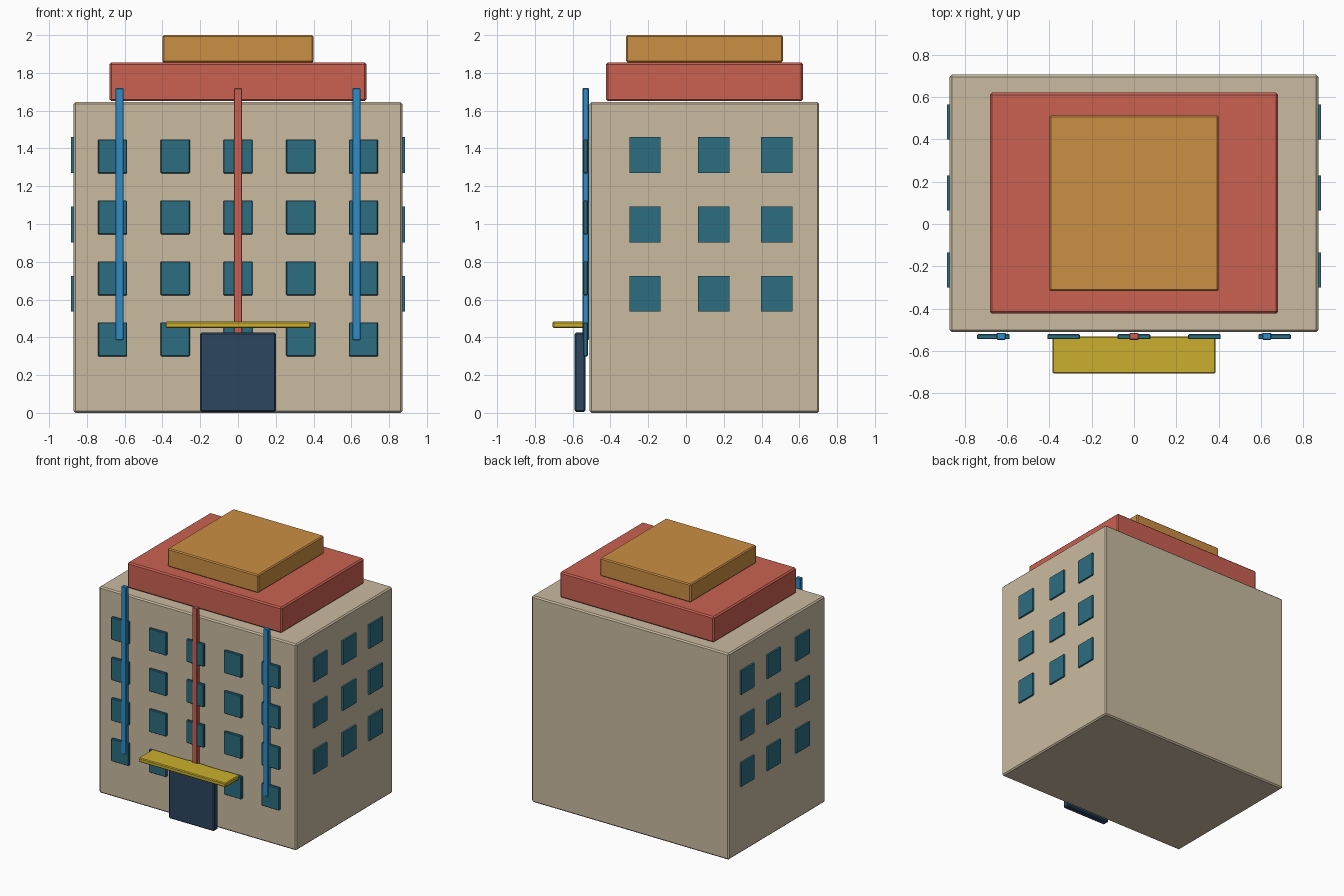
import bpy
import bmesh
from mathutils import Vector

default = bpy.data.objects.get("Cube")
if default:
    bpy.data.objects.remove(default, do_unlink=True)


def to_linear(c):
    c /= 255
    return c / 12.92 if c <= 0.04045 else ((c + 0.055) / 1.055) ** 2.4


def material(name, r, g, b):
    mat = bpy.data.materials.new(name)
    mat.use_nodes = True
    colour = (to_linear(r), to_linear(g), to_linear(b), 1)
    mat.diffuse_color = colour
    mat.node_tree.nodes["Principled BSDF"].inputs["Base Color"].default_value = colour
    return mat


BEIGE = material("beige wall", 202, 187, 161)
RED = material("brick red", 203, 97, 82)
ORANGE = material("ochre", 203, 143, 68)
TEAL = material("teal glass", 44, 109, 129)
BLUE = material("bright blue", 46, 141, 200)
YELLOW = material("mustard yellow", 203, 175, 45)
NAVY = material("navy door", 44, 69, 96)


def box(name, mat, x, y, z, bevel=0.0):
    """Box from (min, max) ranges, with optional chamfered edges."""
    lo, hi = Vector((x[0], y[0], z[0])), Vector((x[1], y[1], z[1]))
    centre, size = (lo + hi) / 2, hi - lo
    bm = bmesh.new()
    bmesh.ops.create_cube(bm, size=1)
    bmesh.ops.scale(bm, vec=size, verts=bm.verts)
    if bevel:
        bmesh.ops.bevel(bm, geom=bm.edges[:], offset=bevel, segments=1, affect='EDGES')
    mesh = bpy.data.meshes.new(name)
    bm.to_mesh(mesh)
    bm.free()
    mesh.materials.append(mat)
    obj = bpy.data.objects.new(name, mesh)
    obj.location = centre
    bpy.context.collection.objects.link(obj)
    return obj


def around(c, half):
    return (c - half, c + half)


# Main block and stepped roof
box("building_body", BEIGE, (-0.87, 0.87), (-0.51, 0.705), (0, 1.645), 0.01)
box("roof_tier_lower", RED, (-0.68, 0.68), (-0.423, 0.62), (1.65, 1.855), 0.01)
box("roof_tier_upper", ORANGE, (-0.4, 0.4), (-0.317, 0.513), (1.855, 2.0), 0.008)

# Entrance
box("entrance_door", NAVY, (-0.2, 0.2), (-0.59, -0.533), (0.005, 0.425), 0.008)
box("entrance_canopy", YELLOW, (-0.385, 0.385), (-0.706, -0.53), (0.45, 0.483), 0.006)

# Front windows
for row in range(4):
    for col in range(5):
        box(f"front_window_{row}_{col}", TEAL, around((col - 2) * 0.332, 0.077),
            (-0.544, -0.52), around(0.389 + row * 0.323, 0.09), 0.004)

# Side windows
for side, s in (("left", 1), ("right", -1)):
    for row in range(3):
        for col, y in enumerate((-0.217, 0.147, 0.481)):
            box(f"{side}_window_{row}_{col}", TEAL, around(s * 0.875, 0.009),
                around(y, 0.083), around(0.631 + row * 0.367, 0.095))

# Vertical strips on the facade
for name, mat, x in (("right_strip", BLUE, -0.627), ("centre_strip", RED, 0),
                     ("left_strip", BLUE, 0.627)):
    box(name, mat, around(x, 0.022), (-0.547, -0.514), (0.385, 1.72), 0.004)
